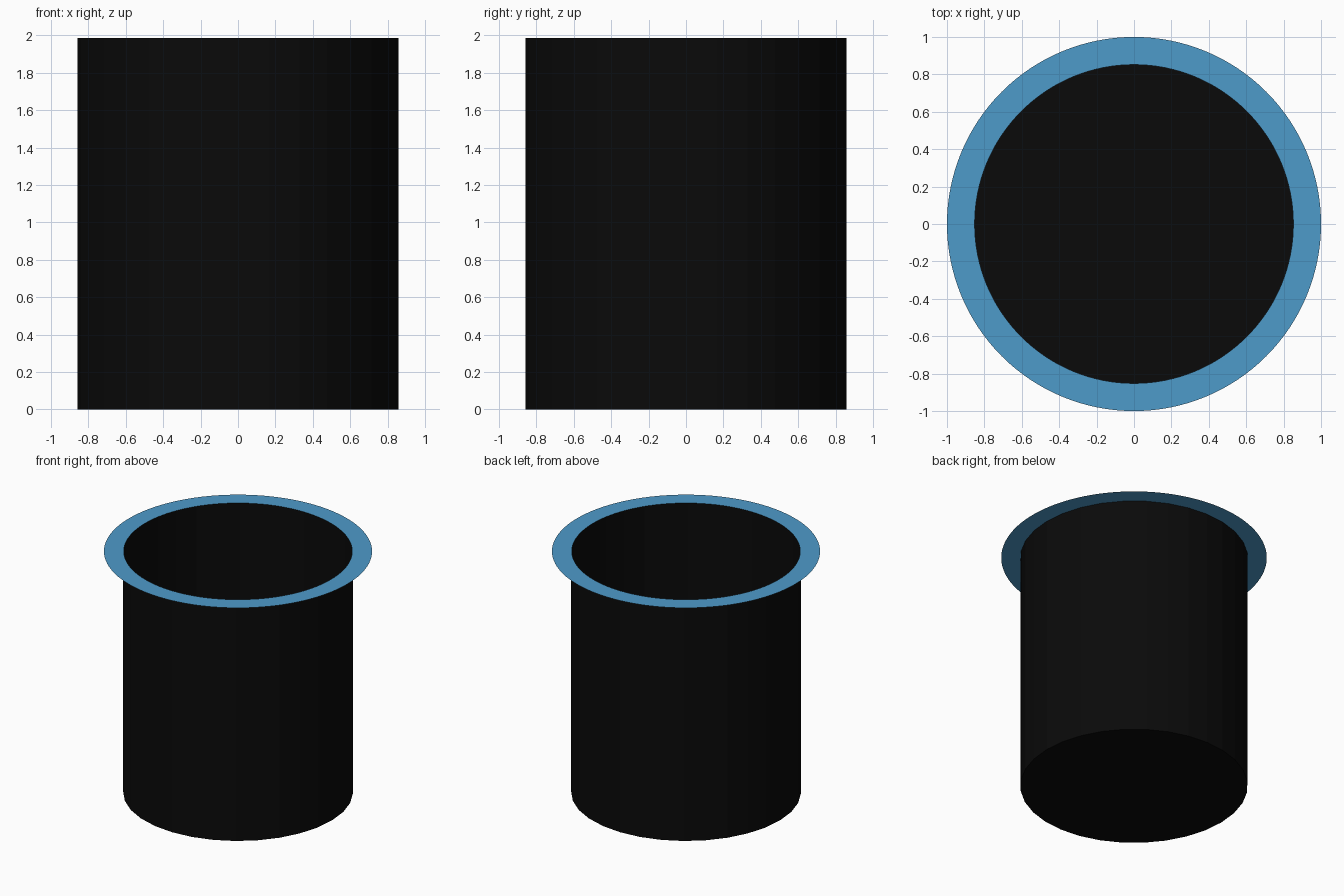
import bpy, bmesh, math

if "Cube" in bpy.data.objects:
    bpy.data.objects.remove(bpy.data.objects["Cube"])

TOP = 1.985


def material(name, rgb):
    m = bpy.data.materials.new(name)
    m.diffuse_color = (*rgb, 1)
    m.use_nodes = True
    m.node_tree.nodes["Principled BSDF"].inputs["Base Color"].default_value = m.diffuse_color
    return m


def make_object(name, bm, mat):
    mesh = bpy.data.meshes.new(name)
    bm.to_mesh(mesh)
    bm.free()
    mesh.materials.append(mat)
    ob = bpy.data.objects.new(name, mesh)
    bpy.context.collection.objects.link(ob)
    return ob


def circle(bm, radius, z, sides):
    return [bm.verts.new((radius * math.cos(a), radius * math.sin(a), z))
            for a in (2 * math.pi * i / sides for i in range(sides))]


def bridge(bm, lower, upper):
    n = len(lower)
    for i in range(n):
        j = (i + 1) % n
        bm.faces.new((lower[i], lower[j], upper[j], upper[i]))


black = material("black", (0.003, 0.003, 0.003))
blue = material("blue", (0.076, 0.328, 0.591))

# Open-topped shaft with a closed floor
bm = bmesh.new()
bottom = circle(bm, 0.857, 0, 32)
rim = circle(bm, 0.857, TOP, 32)
bridge(bm, bottom, rim)
bm.faces.new(bottom[::-1])
make_object("shaft", bm, black)

# Flat paper-thin ring around the opening
bm = bmesh.new()
outer = circle(bm, 1.0, TOP, 128)
inner = circle(bm, 0.852, TOP, 128)
bridge(bm, outer, inner)
make_object("rim_ring", bm, blue)
